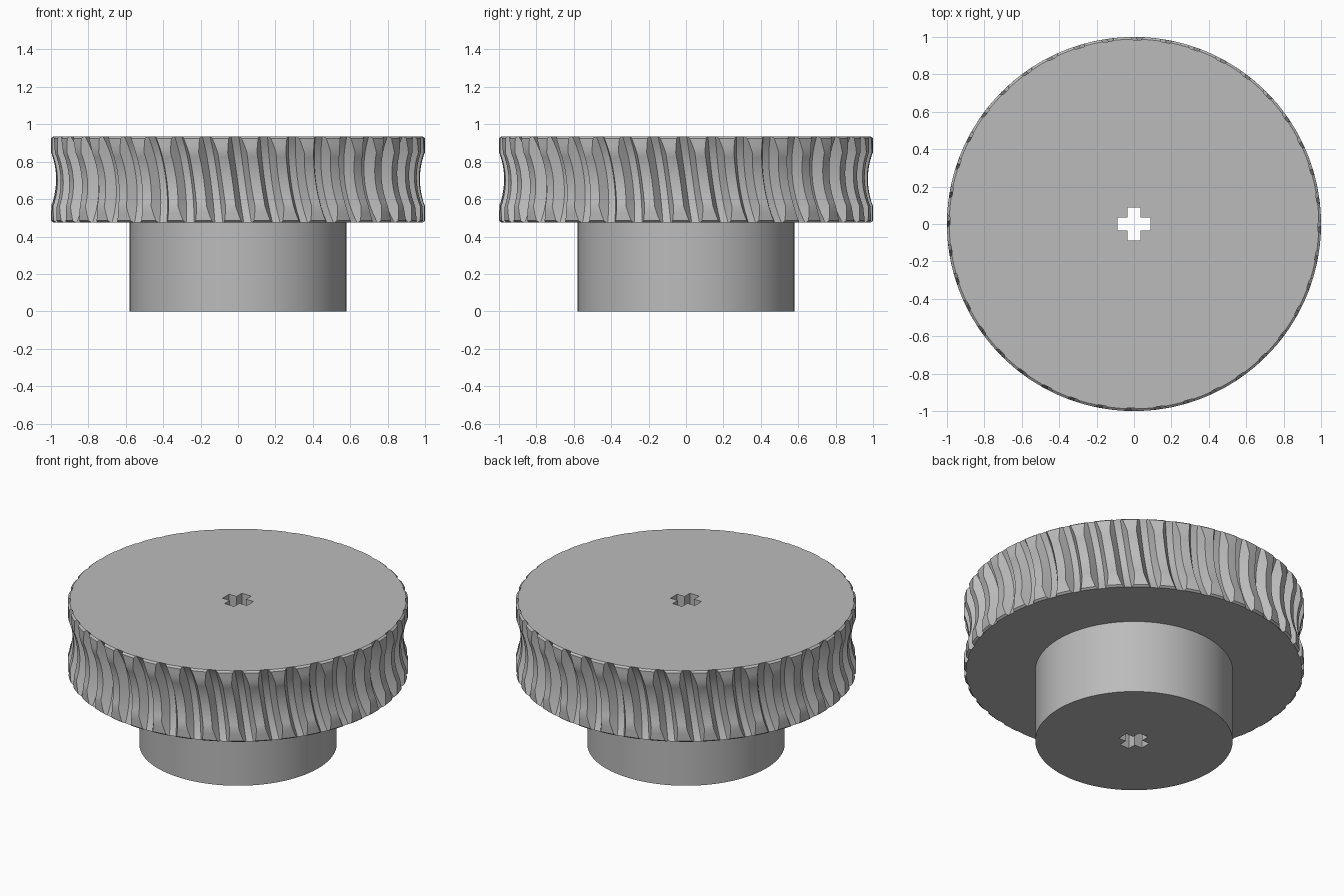
import bpy, bmesh, math

if "Cube" in bpy.data.objects:
    bpy.data.objects.remove(bpy.data.objects["Cube"])

TEETH, Z0, Z1, HUB_R = 40, 0.475, 0.935, 0.58
ZC = (Z0 + Z1) / 2
WORM_X, TIP_R, ROOT_R = 1.37, 0.397, 0.449   # mating worm: centre distance, land and floor radii
PITCH = 2 * math.pi / TEETH

grey = bpy.data.materials.new("grey_plastic")
grey.diffuse_color = (0.5, 0.5, 0.5, 1)
grey.use_nodes = True
grey.node_tree.nodes["Principled BSDF"].inputs["Base Color"].default_value = grey.diffuse_color


def ring(bm, pts, z):
    return [bm.verts.new((x, y, z)) for x, y in pts]


def bridge(bm, a, b):
    n = len(a)
    for i in range(n):
        j = (i + 1) % n
        bm.faces.new((a[i], a[j], b[j], b[i]))


def fill_between(bm, outer, inner):
    edges = []
    for loop in (outer, inner):
        for i, v in enumerate(loop):
            w = loop[(i + 1) % len(loop)]
            edges.append(bm.edges.get((v, w)) or bm.edges.new((v, w)))
    bmesh.ops.triangle_fill(bm, use_beauty=True, use_dissolve=False, edges=edges)


def finish(bm, name, angle=25):
    bmesh.ops.recalc_face_normals(bm, faces=bm.faces)
    me = bpy.data.meshes.new(name)
    bm.to_mesh(me)
    bm.free()
    ob = bpy.data.objects.new(name, me)
    bpy.context.collection.objects.link(ob)
    me.materials.append(grey)
    bpy.ops.object.select_all(action='DESELECT')
    ob.select_set(True)
    bpy.context.view_layer.objects.active = ob
    bpy.ops.object.shade_smooth_by_angle(angle=math.radians(angle))
    return ob


def circle(r, n=120):
    return [(r * math.cos(2 * math.pi * i / n), r * math.sin(2 * math.pi * i / n)) for i in range(n)]


# Cross outline for the axle bore
L, W = 0.088, 0.034
quarter = [(L, -W), (L, W), (W, W)]
cross = []
for k in range(4):
    c, s = round(math.cos(k * math.pi / 2)), round(math.sin(k * math.pi / 2))
    cross += [(x * c - y * s, x * s + y * c) for x, y in quarter]


def tooth_row(z, limit=1.0):
    """Outline of the throated wheel at height z, with slanted worm grooves."""
    dz = z - ZC
    land = min(limit, 1.0, WORM_X - math.sqrt(TIP_R ** 2 - dz * dz))
    floor = min(land - 0.001, WORM_X - math.sqrt(ROOT_R ** 2 - dz * dz))
    a = 0.021                                  # half width of groove floor
    w = a + 0.003 + (land - floor) * 0.5       # half width at the land
    shift = 0.018 - dz * 0.15 - math.pi / 2    # helix slant
    pts = []
    for t in range(TEETH):
        for off, r in ((-w, land), (-a, floor), (0, floor), (a, floor), (w, land), (PITCH / 2, land)):
            ang = t * PITCH + shift + off
            pts.append((r * math.cos(ang), r * math.sin(ang)))
    return pts


# Toothed wheel
bm = bmesh.new()
half = [0.22, 0.18, 0.143, 0.12, 0.095, 0.07, 0.045, 0.022]
heights = [-h for h in half] + [0] + half[::-1]
rows = [ring(bm, tooth_row(Z0, 0.988), Z0)]
rows += [ring(bm, tooth_row(ZC + h), ZC + h) for h in heights]
rows.append(ring(bm, tooth_row(Z1, 0.988), Z1))
for lo, hi in zip(rows, rows[1:]):
    bridge(bm, lo, hi)
fill_between(bm, rows[0], ring(bm, circle(HUB_R), Z0))
fill_between(bm, rows[-1], ring(bm, cross, Z1))
finish(bm, "toothed_wheel", 20)

# Hub
bm = bmesh.new()
base, top = ring(bm, circle(HUB_R), 0), ring(bm, circle(HUB_R), Z0)
bridge(bm, base, top)
fill_between(bm, base, ring(bm, cross, 0))
finish(bm, "hub")

# Cross-shaped bore walls, facing the axis
bm = bmesh.new()
bridge(bm, ring(bm, cross, 0), ring(bm, cross, Z1))
bore = finish(bm, "cross_bore")
bore.data.flip_normals()
